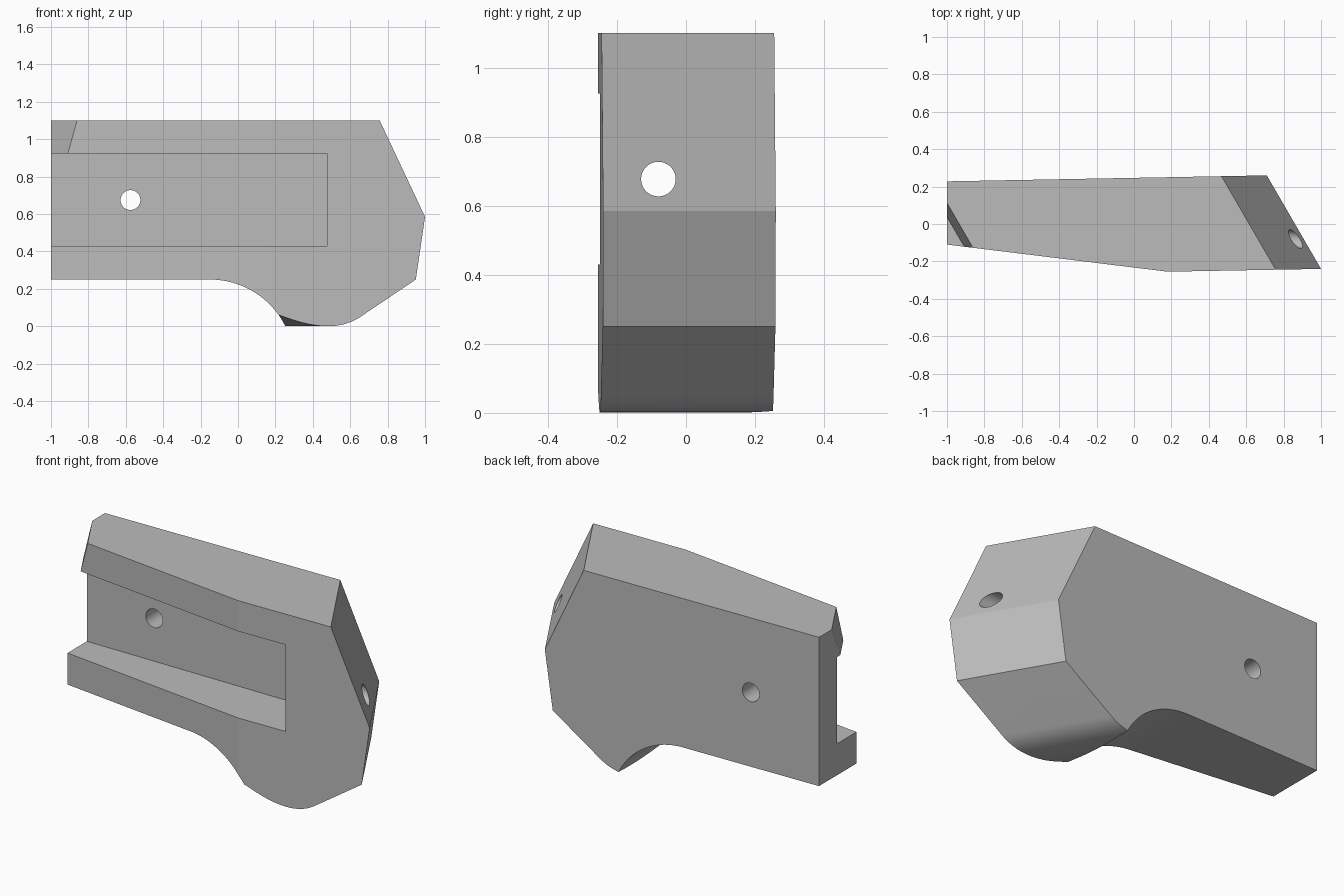
import bpy
import bmesh
import math
from mathutils import Vector

default = bpy.data.objects.get("Cube")
if default:
    bpy.data.objects.remove(default, do_unlink=True)

SKEW = -0.58   # sideways lean of the block per unit of depth
FRONT = -0.24  # depth at which the side profile is true


def make_object(name, bm):
    bmesh.ops.recalc_face_normals(bm, faces=bm.faces[:])
    mesh = bpy.data.meshes.new(name)
    bm.to_mesh(mesh)
    bm.free()
    obj = bpy.data.objects.new(name, mesh)
    bpy.context.scene.collection.objects.link(obj)
    return obj


def prism(profile, y_start, y_end, skew=0.0):
    """Extrude an x-z profile along y, leaning sideways by skew."""
    bm = bmesh.new()
    rings = []
    for y in (y_start, y_end):
        shift = skew * (y - FRONT)
        rings.append([bm.verts.new((x + shift, y, z)) for x, z in profile])
    front, back = rings
    bm.faces.new(front)
    bm.faces.new(back[::-1])
    for i in range(len(front)):
        j = (i + 1) % len(front)
        bm.faces.new((front[i], back[i], back[j], front[j]))
    return bm


def circle(cx, cz, radius, steps=64):
    angles = [math.tau * i / steps for i in range(steps)]
    return [(cx + radius * math.cos(a), cz + radius * math.sin(a)) for a in angles]


def trim(bm, point, outward):
    """Slice off everything on the outward side of a plane and cap it."""
    geom = bm.verts[:] + bm.edges[:] + bm.faces[:]
    cut = bmesh.ops.bisect_plane(bm, geom=geom, dist=1e-6, plane_co=point,
                                 plane_no=Vector(outward).normalized(), clear_outer=True)
    edges = [e for e in cut["geom_cut"] if isinstance(e, bmesh.types.BMEdge)]
    bmesh.ops.holes_fill(bm, edges=edges, sides=0)


def subtract(target, cutter):
    cutter.hide_render = True
    mod = target.modifiers.new(cutter.name, "BOOLEAN")
    mod.operation = "DIFFERENCE"
    mod.solver = "EXACT"
    mod.object = cutter
    bpy.context.view_layer.objects.active = target
    bpy.ops.object.modifier_apply(modifier=mod.name)
    bpy.data.objects.remove(cutter, do_unlink=True)


# Leaning body with a rounded belly
p0, p1, p2 = Vector((0.65, 0.05)), Vector((0.51, -0.043)), Vector((0.27, 0.04))
belly = []
for i in range(25):
    t = i / 24
    belly.append(tuple(p0 * (1 - t) ** 2 + p1 * 2 * t * (1 - t) + p2 * t * t))
profile = [(-2, 1.1), (0.755, 1.1), (1, 0.585), (0.95, 0.25)]
profile += belly + [(0, 0.13), (-2, 0.15)]
bm = prism(profile, -0.5, 0.5, SKEW)

# Plan outline: two front planes, back, left end, and the sloped upper corner
trim(bm, (0.18, -0.255, 0), (-0.145, -1.18, 0))
trim(bm, (0.18, -0.255, 0), (0.015, -0.82, 0))
trim(bm, (-1, 0.228, 0), (-0.032, 1.71, 0))
trim(bm, (-1, 0, 0), (-1, 0, 0))
trim(bm, (-0.862, -0.125, 1.1), (-1, SKEW, 0.257))
body = make_object("body", bm)

# Concave hollow under the left half
arc = []
for i in range(29):
    a = math.radians(90 - 64 * i / 28)
    arc.append((-0.15 + 0.45 * math.cos(a), -0.2 + 0.45 * math.sin(a)))
hollow = [(-3, -1), (-3, 0.25)] + arc + [(arc[-1][0], -1)]
subtract(body, make_object("hollow_cutter", prism(hollow, -1, 1)))

# Long front slot, open at the left end
slot = [(-2, 0.43), (0.475, 0.43), (0.475, 0.925), (-2, 0.925)]
subtract(body, make_object("slot_cutter", prism(slot, -1, 0.065)))

# Cross hole through the slot floor
subtract(body, make_object("cross_hole_cutter", prism(circle(-0.575, 0.675, 0.053), -1, 1)))

# Lengthwise hole from the right end into the slot
bm = prism(circle(0, 0.677, 0.05), 0.3, 1.5)
for v in bm.verts:
    v.co.x, v.co.y = v.co.y, v.co.x - 0.08
subtract(body, make_object("end_hole_cutter", bm))

# Single grey finish
grey = bpy.data.materials.new("plain_grey")
grey.use_nodes = True
colour = (0.5, 0.5, 0.5, 1)
grey.diffuse_color = colour
grey.node_tree.nodes["Principled BSDF"].inputs["Base Color"].default_value = colour
body.data.materials.clear()
body.data.materials.append(grey)
for face in body.data.polygons:
    face.material_index = 0

bpy.ops.object.select_all(action="DESELECT")
body.select_set(True)
bpy.context.view_layer.objects.active = body
bpy.ops.object.shade_smooth_by_angle(angle=math.radians(7))
